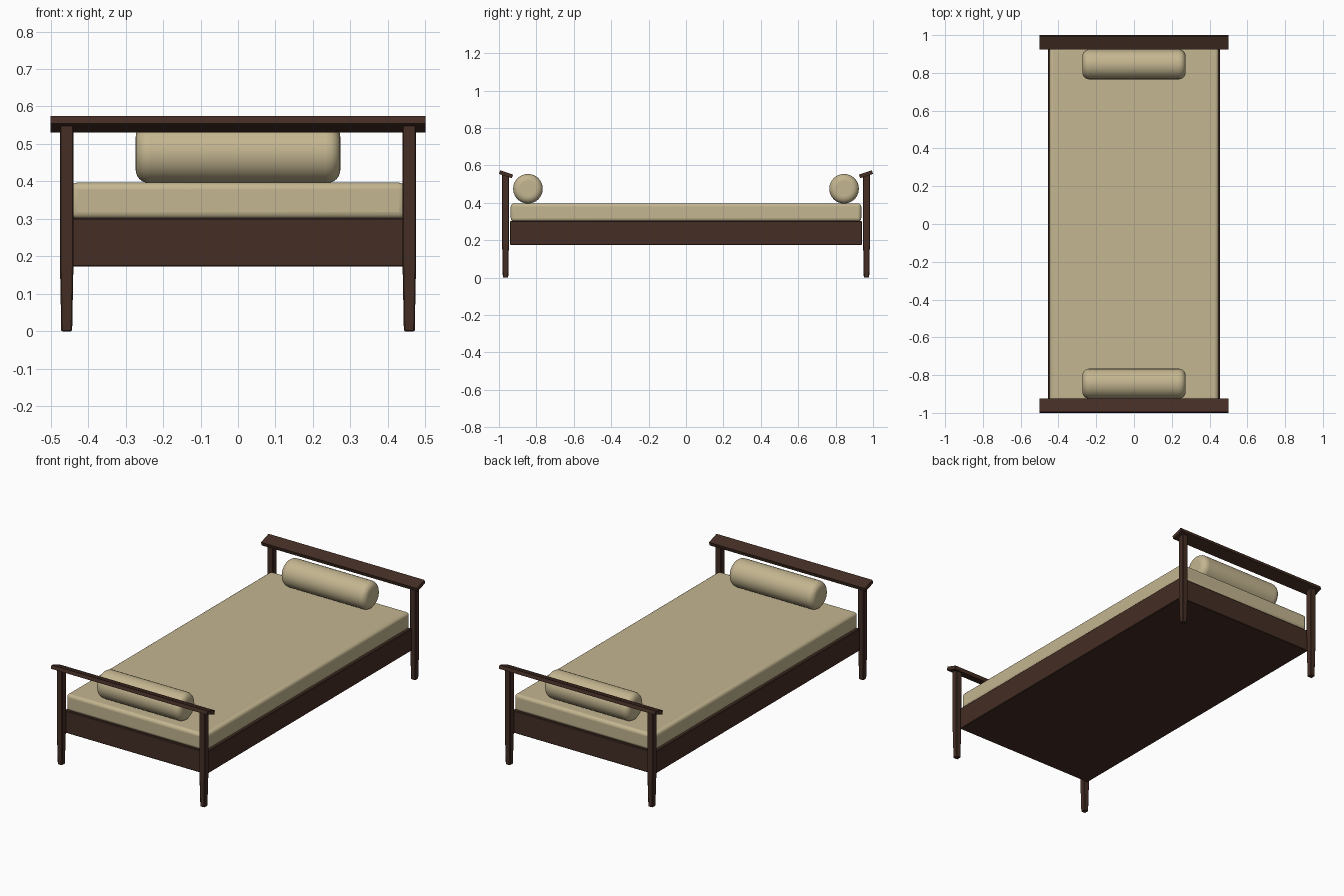
import bpy, bmesh, math

if "Cube" in bpy.data.objects:
    bpy.data.objects.remove(bpy.data.objects["Cube"])


def material(name, rgb):
    m = bpy.data.materials.new(name)
    m.diffuse_color = (*rgb, 1)
    m.use_nodes = True
    m.node_tree.nodes["Principled BSDF"].inputs["Base Color"].default_value = m.diffuse_color
    return m


WOOD = material("dark wood", (0.058, 0.027, 0.018))
FABRIC = material("beige fabric", (0.55, 0.465, 0.28))


def make(name, bm, mat, bevel=0, segments=1):
    bmesh.ops.recalc_face_normals(bm, faces=bm.faces)
    me = bpy.data.meshes.new(name)
    bm.to_mesh(me)
    bm.free()
    me.materials.append(mat)
    ob = bpy.data.objects.new(name, me)
    bpy.context.collection.objects.link(ob)
    if bevel:
        mod = ob.modifiers.new("bevel", 'BEVEL')
        mod.width, mod.segments = bevel, segments
        mod.limit_method, mod.angle_limit = 'ANGLE', math.radians(40)
    if segments > 1:
        bpy.ops.object.select_all(action='DESELECT')
        ob.select_set(True)
        bpy.context.view_layer.objects.active = ob
        bpy.ops.object.shade_smooth_by_angle(angle=math.radians(40))
    return ob


def loft(rings):
    """Join equal-length rings of points into a capped solid."""
    bm = bmesh.new()
    vs = [[bm.verts.new(p) for p in r] for r in rings]
    n = len(vs[0])
    for a, b in zip(vs, vs[1:]):
        for i in range(n):
            j = (i + 1) % n
            bm.faces.new((a[i], a[j], b[j], b[i]))
    bm.faces.new(vs[0])
    bm.faces.new(vs[-1])
    return bm


def rect(cx, cy, hx, hy, z):
    return [(cx - hx, cy - hy, z), (cx + hx, cy - hy, z),
            (cx + hx, cy + hy, z), (cx - hx, cy + hy, z)]


def box(hx, hy, z0, z1):
    return loft([rect(0, 0, hx, hy, z0), rect(0, 0, hx, hy, z1)])


# Frame and mattress
make("bed_frame", box(0.456, 0.94, 0.173, 0.302), WOOD, 0.003)
make("mattress", box(0.447, 0.937, 0.30, 0.397), FABRIC, 0.018, 4)

for s, end in ((-1, "front"), (1, "back")):
    # Tilted top rail, higher on its outer edge
    profile = [(1.0, 0.554), (0.994, 0.574), (0.925, 0.551), (0.931, 0.531)]
    make(end + "_rail", loft([[(x, s * y, z) for y, z in profile]
                              for x in (-0.5, 0.5)]), WOOD)

    # Legs, slightly thinner towards the foot
    for t, side in ((-1, "left"), (1, "right")):
        widths = [(0, 0.0145), (0.18, 0.018), (0.45, 0.0185), (0.556, 0.0185)]
        make(f"{end}_{side}_leg",
             loft([rect(t * 0.457, s * 0.965, w, w, z) for z, w in widths]),
             WOOD, 0.003)

    # Round bolster cushion
    rings = [[(x, s * 0.845 + 0.079 * math.cos(i * math.tau / 48),
               0.475 + 0.079 * math.sin(i * math.tau / 48))
              for i in range(48)] for x in (-0.273, 0.273)]
    make(end + "_bolster", loft(rings), FABRIC, 0.035, 6)
